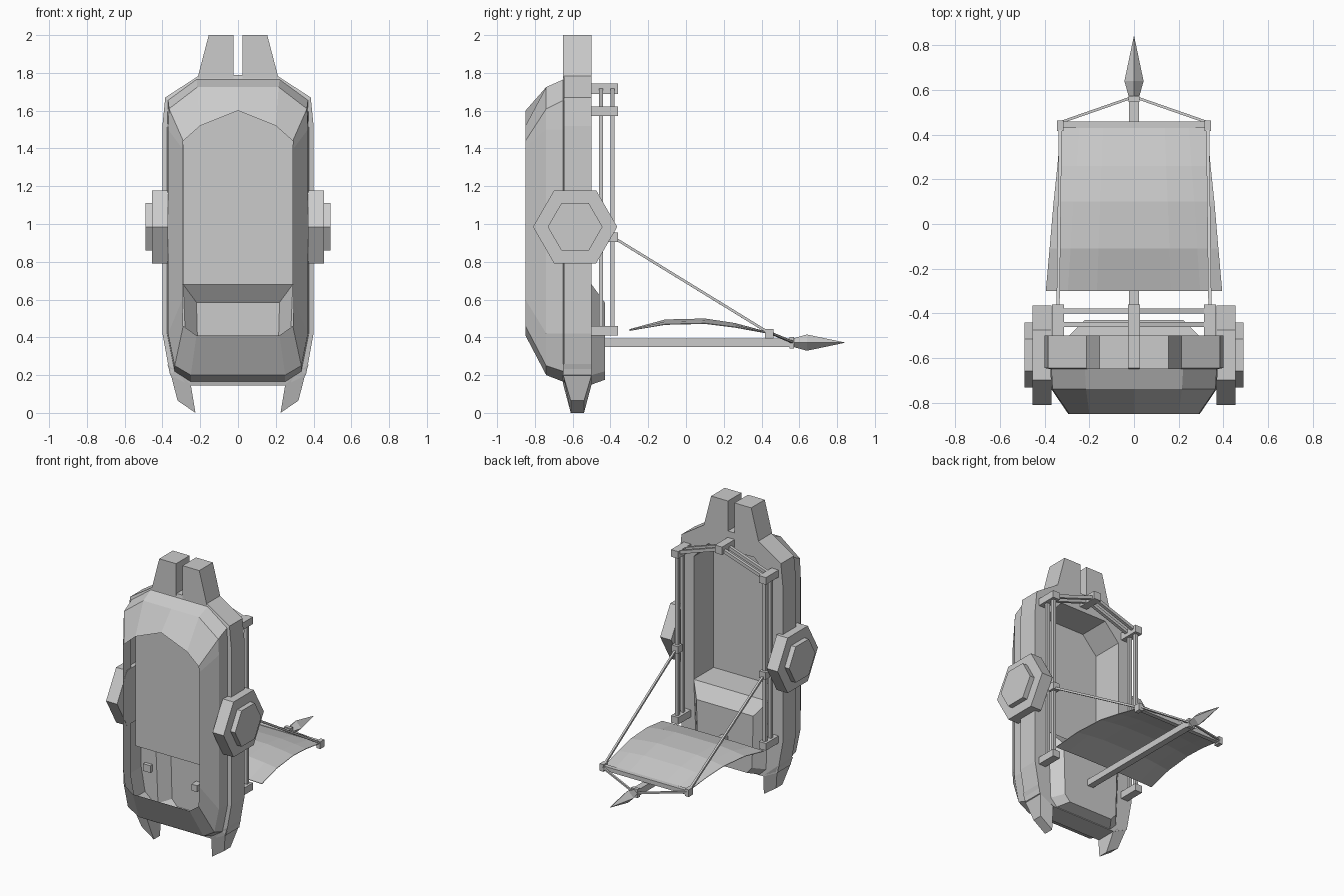
import bpy
import bmesh
import math
from mathutils import Vector

cube = bpy.data.objects.get("Cube")
if cube:
    bpy.data.objects.remove(cube, do_unlink=True)

grey = bpy.data.materials.new("plain grey")
grey.use_nodes = True
grey.diffuse_color = (0.6, 0.6, 0.6, 1)
grey.node_tree.nodes["Principled BSDF"].inputs["Base Color"].default_value = (0.6, 0.6, 0.6, 1)


def finish(name, bm):
    bmesh.ops.recalc_face_normals(bm, faces=bm.faces)
    mesh = bpy.data.meshes.new(name)
    bm.to_mesh(mesh)
    bm.free()
    mesh.materials.append(grey)
    obj = bpy.data.objects.new(name, mesh)
    bpy.context.collection.objects.link(obj)
    return obj


def loft(name, rings, start=True, end=True):
    """Skin a series of closed rings that have equal point counts."""
    bm = bmesh.new()
    loops = [[bm.verts.new(p) for p in ring] for ring in rings]
    n = len(loops[0])
    for a, b in zip(loops, loops[1:]):
        for i in range(n):
            j = (i + 1) % n
            bm.faces.new((a[i], a[j], b[j], b[i]))
    if start:
        bm.faces.new(loops[0][::-1])
    if end:
        bm.faces.new(loops[-1])
    return finish(name, bm)


def outline(half, y):
    """Mirror a half outline in x, z and set it at depth y."""
    other = [(-x, z) for x, z in reversed(half) if x > 0]
    return [(x, y, z) for x, z in half + other]


def box(name, centre, size):
    x, y, z = centre
    a, b, c = (v / 2 for v in size)
    rect = ((-a, -b), (a, -b), (a, b), (-a, b))
    return loft(name, [[(x + u, y + v, z + h) for u, v in rect] for h in (-c, c)])


def bar(name, start, end, width):
    """Square bar between two points."""
    start, end = Vector(start), Vector(end)
    along = (end - start).normalized()
    up = Vector((0, 1, 0)) if abs(along.z) > 0.9 else Vector((0, 0, 1))
    u = along.cross(up).normalized() * width / 2
    v = along.cross(u).normalized() * width / 2
    return loft(name, [[p + u + v, p - u + v, p - u - v, p + u - v]
                       for p in (start, end)])


# Hollow hull: back plate, frame and tapered open front
BACK, WALL, FRONT = -0.5, -0.72, -0.85
opening = [(0, 1.66), (.18, 1.66), (.29, 1.54), (.29, 1.4), (.29, .68), (.27, .2), (.22, .15)]
frame = [(0, 1.79), (.2, 1.79), (.385, 1.67), (.4, 1.52), (.4, .42), (.36, .2), (.25, .145)]
base = [(0, 1.765), (.22, 1.765), (.37, 1.655), (.375, 1.5), (.375, .42), (.335, .22), (.25, .165)]
mid = [(0, 1.725), (.215, 1.725), (.365, 1.61), (.37, 1.5), (.37, .42), (.335, .25), (.25, .2)]
rim = [(0, 1.6), (.2, 1.52), (.29, 1.44), (.295, 1.4), (.295, .6), (.29, .46), (.22, .41)]
loft("hull", [outline(opening, BACK), outline(frame, BACK), outline(frame, -.645),
              outline(base, -.65), outline(mid, -.74), outline(rim, FRONT)], False, False)

# Cabin recess with shelf, and the bulging panel under it
cabin = opening[:5]
loft("cabin", [outline(cabin, BACK), outline(cabin, WALL)], False, True)
loft("lower_back_panel", [outline(opening[4:], BACK),
                          outline([(.22, .585), (.21, .22), (.17, .175)], -.43)], False, True)

for s, side in ((1, "left"), (-1, "right")):
    # Top horns
    horn = [(.025, 1.77), (.215, 1.77), (.155, 2), (.025, 2)]
    loft("horn_" + side, [[(s * x, y, z) for x, z in horn] for y in (-.65, BACK)])

    # Tapered feet
    foot = [(.375, .26, .075), (.355, .2, .075), (.32, .065, .035),
            (.225, 0, .035), (.25, .15, .075)]
    loft("foot_" + side, [[(s * x, -.575 + d * w, z) for x, z, w in foot] for d in (-1, 1)])

    # Hexagonal side discs
    for part, radius, x0, x1 in (("disc", .223, .37, .455), ("disc_hub", .145, .45, .49)):
        hexagon = [(radius * math.cos(k * math.pi / 3), radius * math.sin(k * math.pi / 3))
                   for k in range(6)]
        loft(part + "_" + side,
             [[(s * x, -.587 + u, .985 + v) for u, v in hexagon] for x in (x0, x1)])

    # Paired posts, sloping top rails and clamps
    for y, place in ((-.45, "inner"), (-.39, "outer")):
        bar(f"post_{place}_{side}", (s * .34, y, .43), (s * .34, y, 1.6), .022)
        bar(f"top_rail_{place}_{side}", (s * .34, y, 1.6), (0, y, 1.715), .022)
    for z, place in ((.435, "lower"), (1.597, "upper")):
        box(f"clamp_{place}_{side}", (s * .34, -.442, z), (.055, .165, .05))
    box("rope_clamp_" + side, (s * .34, -.385, .93), (.05, .05, .05))

    # Ropes holding the spar
    bar("long_rope_" + side, (s * .34, -.37, .92), (s * .33, .445, .42), .014)
    bar("short_rope_" + side, (s * .33, .455, .42), (0, .57, .372), .012)
    box("spar_clamp_" + side, (s * .33, .44, .418), (.03, .045, .05))

box("clamp_top", (0, -.43, 1.717), (.055, .14, .055))

# Mast with collar and pointed tip
box("mast", (0, .04, .372), (.045, 1.05, .045))
box("mast_collar", (0, .56, .372), (.05, .025, .06))
tip = [(.54, .015), (.64, .043), (.84, .001)]
loft("mast_tip", [[(r, y, .372), (0, y, .372 + r), (-r, y, .372), (0, y, .372 - r)]
                  for y, r in tip])
bar("spar", (-.335, .445, .418), (.335, .445, .418), .03)

# Billowed sail sheet
bm = bmesh.new()
rows = []
for y, half, z, camber in ((-.3, .395, .438, .006), (-.11, .378, .47, .03),
                           (.1, .36, .475, .03), (.26, .343, .455, .025),
                           (.44, .328, .422, .006)):
    rows.append([bm.verts.new((t * half, y, z + camber * (1 - t * t)))
                 for t in (-1, -.75, -.42, .42, .75, 1)])
for a, b in zip(rows, rows[1:]):
    for i in range(len(a) - 1):
        bm.faces.new((a[i], a[i + 1], b[i + 1], b[i]))
sail = finish("sail", bm)
solid = sail.modifiers.new("thickness", "SOLIDIFY")
solid.thickness = 0.004
